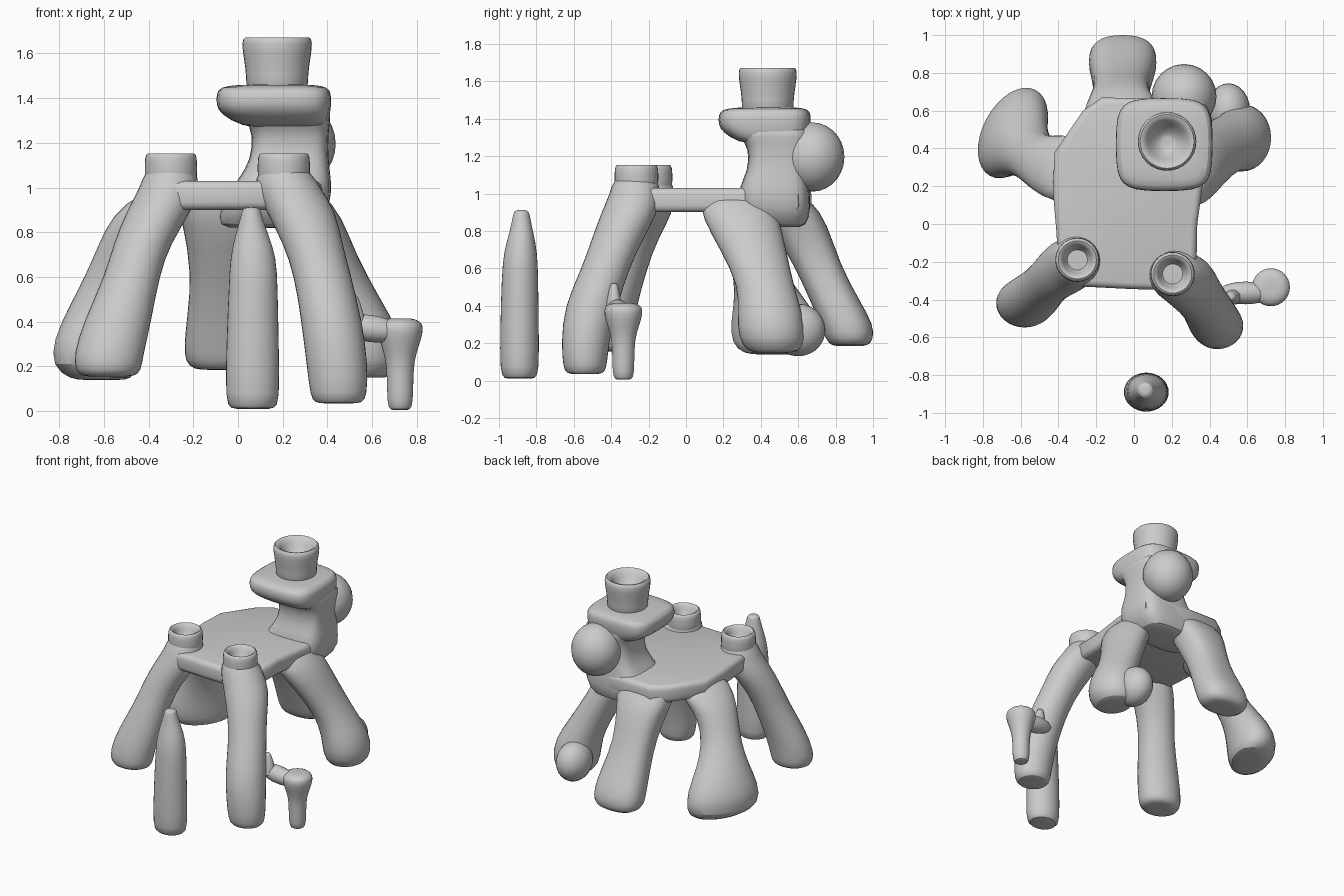
import bpy, bmesh, math
from mathutils import Vector


def finish(bm, name, subsurf=1, angle=50):
    bmesh.ops.recalc_face_normals(bm, faces=bm.faces)
    me = bpy.data.meshes.new(name)
    bm.to_mesh(me)
    bm.free()
    ob = bpy.data.objects.new(name, me)
    bpy.context.collection.objects.link(ob)
    if subsurf:
        ob.modifiers.new("Round", 'SUBSURF').levels = subsurf
        ob.modifiers["Round"].render_levels = subsurf
    bpy.ops.object.select_all(action='DESELECT')
    ob.select_set(True)
    bpy.context.view_layer.objects.active = ob
    bpy.ops.object.shade_smooth_by_angle(angle=math.radians(angle))
    return ob


def loft(name, rings, turn=0, power=2.0, sides=16):
    """Skin horizontal superellipse rings: (x, y, z, rx, ry)."""
    bm = bmesh.new()
    t = math.radians(turn)
    loops = []
    # a shrunken ring inside each end keeps the caps flat and clean
    ends = [(x, y, z, rx * .5, ry * .5) for x, y, z, rx, ry in (rings[0], rings[-1])]
    for x, y, z, rx, ry in [ends[0], *rings, ends[1]]:
        loop = []
        for i in range(sides):
            a = math.tau * (i + 0.5) / sides
            c, s = math.cos(a), math.sin(a)
            u = rx * math.copysign(abs(c) ** (2 / power), c)
            v = ry * math.copysign(abs(s) ** (2 / power), s)
            loop.append(bm.verts.new((x + u * math.cos(t) - v * math.sin(t),
                                      y + u * math.sin(t) + v * math.cos(t), z)))
        loops.append(loop)
    for a, b in zip(loops, loops[1:]):
        for i in range(sides):
            j = (i + 1) % sides
            bm.faces.new((a[i], a[j], b[j], b[i]))
    bm.faces.new(loops[0])
    bm.faces.new(loops[-1])
    return finish(bm, name)


def ball(name, loc, scale, tilt=0):
    bm = bmesh.new()
    bmesh.ops.create_uvsphere(bm, u_segments=24, v_segments=14, radius=1)
    for v in bm.verts:
        v.co = Vector((v.co.x * scale[0], v.co.y * scale[1], v.co.z * scale[2]))
    ob = finish(bm, name, 0)
    ob.location = loc
    ob.rotation_euler.y = math.radians(tilt)
    return ob


def cup(name, x, y, profile):
    loft(name, [(x, y, z, r, r) for z, r in profile])


# Table slab with a softened edge
outline = [(-0.40, -0.28), (-0.30, -0.33), (0.0, -0.345), (0.24, -0.35), (0.33, -0.27),
           (0.335, 0.0), (0.37, 0.25), (0.40, 0.60), (0.25, 0.66), (-0.17, 0.67),
           (-0.27, 0.60), (-0.42, 0.38), (-0.43, 0.18), (-0.41, -0.05)]
bm = bmesh.new()
base = bm.faces.new([bm.verts.new((x, y, 0.90)) for x, y in outline])
top = bmesh.ops.extrude_face_region(bm, geom=[base])["geom"]
bmesh.ops.translate(bm, vec=(0, 0, 0.13), verts=[g for g in top if isinstance(g, bmesh.types.BMVert)])
rim = [e for e in bm.edges if abs(e.verts[0].co.z - e.verts[1].co.z) < 0.01]
bmesh.ops.bevel(bm, geom=rim, offset=0.035, segments=3, profile=0.5, affect='EDGES')
finish(bm, "table_slab", 0)

# Five splayed legs, flared where they meet the slab
loft("front_left_leg", [
    (-.30, -.195, 1.08, .12, .12), (-.305, -.195, 1.0, .135, .14), (-.35, -.22, .90, .15, .155),
    (-.43, -.28, .75, .13, .13), (-.475, -.33, .60, .125, .125), (-.54, -.39, .40, .155, .13),
    (-.58, -.42, .25, .16, .135), (-.58, -.42, .18, .15, .13), (-.58, -.42, .155, .12, .10)])
loft("front_right_leg", [
    (.205, -.27, 1.08, .12, .12), (.22, -.27, 1.0, .15, .14), (.28, -.30, .90, .16, .155),
    (.335, -.37, .75, .135, .14), (.38, -.43, .60, .13, .13), (.42, -.51, .40, .14, .145),
    (.445, -.54, .20, .14, .13), (.45, -.54, .07, .13, .12), (.45, -.54, .035, .11, .10)])
loft("left_leg", [
    (-.28, .28, .98, .20, .14), (-.41, .30, .88, .18, .15), (-.50, .33, .74, .14, .125),
    (-.56, .38, .60, .14, .125), (-.61, .44, .46, .19, .14), (-.64, .48, .32, .265, .165),
    (-.645, .485, .20, .27, .165), (-.61, .49, .14, .20, .12)], turn=62)
loft("back_leg", [
    (-.06, .54, .97, .23, .13), (-.07, .60, .84, .18, .16), (-.07, .70, .62, .14, .125),
    (-.06, .80, .42, .17, .135), (-.06, .86, .30, .185, .145), (-.06, .875, .22, .18, .13),
    (-.06, .875, .185, .14, .10)], power=2.5)
loft("right_leg", [
    (.24, .27, .98, .14, .20), (.32, .29, .87, .15, .21), (.40, .36, .70, .13, .18),
    (.50, .43, .50, .14, .15), (.57, .45, .36, .155, .18), (.58, .46, .22, .16, .185),
    (.57, .47, .15, .12, .14)])
ball("right_foot_lobe", (.50, .60, .27), (.115, .145, .14))

# Hollow cups crowning the front legs
post = [(1.0, .12), (1.08, .12), (1.14, .12), (1.16, .105), (1.14, .08), (1.09, .065), (1.06, .04)]
cup("front_left_post_cup", -.30, -.19, post)
cup("front_right_post_cup", .205, -.265, post)

# Rear column, plate, chimney cup and the ball behind them
loft("column", [
    (.13, .50, .82, .23, .15), (.17, .475, .92, .25, .195), (.21, .47, 1.04, .21, .19),
    (.23, .49, 1.12, .175, .16), (.235, .49, 1.24, .17, .155), (.225, .475, 1.30, .19, .185),
    (.20, .45, 1.36, .22, .22)], power=4)
loft("plate", [
    (.21, .46, 1.27, .19, .18), (.165, .425, 1.33, .25, .235), (.16, .42, 1.37, .26, .25),
    (.16, .42, 1.42, .26, .25), (.16, .425, 1.45, .245, .235), (.17, .435, 1.46, .17, .17)], power=4)
cup("chimney_cup", .175, .437, [(1.43, .145), (1.50, .14), (1.58, .153), (1.65, .163), (1.68, .15),
                              (1.66, .115), (1.60, .085), (1.56, .04)])
ball("back_ball", (.265, .675, 1.195), (.172, .172, .185))

# Free-standing bottle in front
loft("bottle", [
    (.065, -.89, .01, .10, .085), (.065, -.89, .04, .125, .108), (.065, -.89, .30, .12, .105),
    (.068, -.888, .55, .112, .10), (.068, -.885, .69, .106, .092), (.062, -.88, .79, .075, .065),
    (.06, -.88, .87, .048, .048), (.06, -.88, .905, .042, .042), (.06, -.88, .912, .02, .02)])

# Small goblet hooked to the front right leg
cup("goblet", .725, -.335, [(.005, .045), (.03, .06), (.18, .06), (.25, .07), (.33, .10),
                            (.38, .107), (.405, .09), (.415, .05)])
ball("goblet_arm", (.59, -.365, .37), (.15, .06, .06), 8)
loft("goblet_spur", [(.53, -.385, .36, .05, .05), (.52, -.385, .45, .04, .035),
                     (.51, -.385, .52, .025, .02)])
